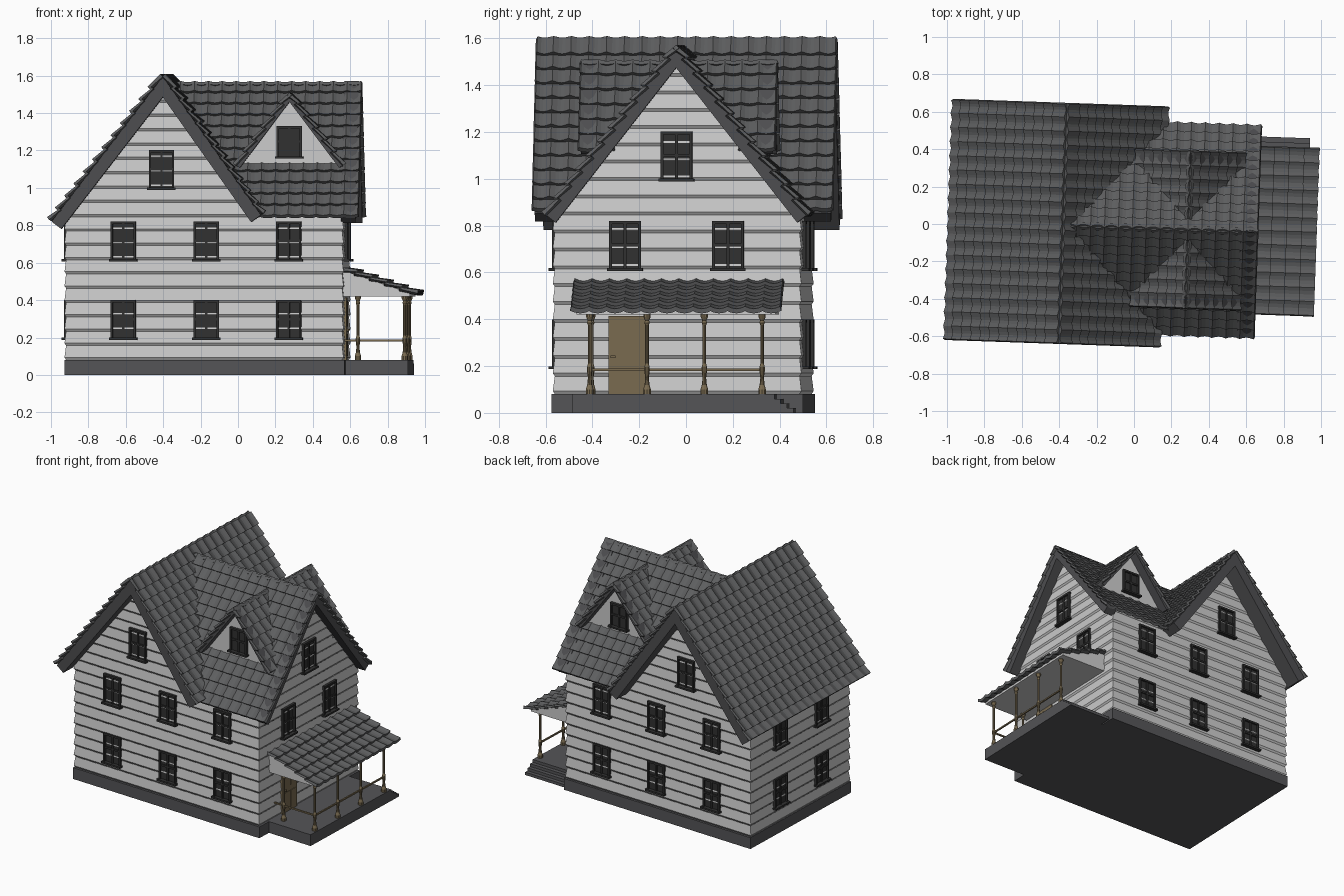
import bpy, bmesh, math
from mathutils import Vector, Matrix

if "Cube" in bpy.data.objects:
    bpy.data.objects.remove(bpy.data.objects["Cube"])

TURN = Matrix.Rotation(math.radians(-2), 4, 'Z')   # whole house sits slightly turned


def material(name, c):
    m = bpy.data.materials.new(name)
    m.diffuse_color = (*c, 1)
    m.use_nodes = True
    m.node_tree.nodes["Principled BSDF"].inputs["Base Color"].default_value = m.diffuse_color
    return m


WALL = material("siding", (0.58, 0.58, 0.58))
ROOF = material("roof_tile", (0.11, 0.112, 0.115))
STONE = material("foundation", (0.09, 0.09, 0.095))
TRIM = material("trim", (0.075, 0.075, 0.08))
DARK = material("window_dark", (0.03, 0.03, 0.03))
WOOD = material("wood", (0.19, 0.145, 0.08))


def finish(name, bm, mat, place=None):
    me = bpy.data.meshes.new(name)
    bm.to_mesh(me)
    bm.free()
    me.transform(TURN @ place if place else TURN)
    me.materials.append(mat)
    ob = bpy.data.objects.new(name, me)
    bpy.context.collection.objects.link(ob)
    return ob


def add_box(bm, lo, hi):
    lo, hi = Vector(lo), Vector(hi)
    m = Matrix.Translation((lo + hi) / 2) @ Matrix.Diagonal((*(hi - lo), 1))
    bmesh.ops.create_cube(bm, size=1, matrix=m)


def boxes(name, mat, items, place=None):
    bm = bmesh.new()
    for lo, hi in items:
        add_box(bm, lo, hi)
    return finish(name, bm, mat, place)


def extrude(name, pts, axis, s0, s1, mat):
    """Extrude a (horizontal, z) outline along the x or y axis."""
    bm = bmesh.new()
    vs = [bm.verts.new((s0, h, z) if axis == 'x' else (h, s0, z)) for h, z in pts]
    f = bm.faces.new(vs)
    r = bmesh.ops.extrude_face_region(bm, geom=[f])
    d = Vector((s1 - s0, 0, 0)) if axis == 'x' else Vector((0, s1 - s0, 0))
    bmesh.ops.translate(bm, verts=[v for v in r['geom'] if isinstance(v, bmesh.types.BMVert)], vec=d)
    bmesh.ops.recalc_face_normals(bm, faces=bm.faces)
    return finish(name, bm, mat)


def barge(name, L, A, R, t, axis, s0, s1):
    """Chevron-shaped board following both slopes of a gable."""
    L, A, R = Vector(L), Vector(A), Vector(R)
    dl, dr = (A - L).normalized(), (R - A).normalized()
    nl, nr = Vector((dl.y, -dl.x)), Vector((dr.y, -dr.x))
    pts = [L, A, R, R + nr * t, A - Vector((0, 2 * t / (dl.x + dr.x))), L + nl * t]
    extrude(name, [tuple(p) for p in pts], axis, s0, s1, TRIM)


def siding(name, z0, z1, n, rect):
    """Lapped boards round a rectangle; rect(z) gives x0, x1, y0, y1."""
    bm = bmesh.new()
    h = (z1 - z0) / n
    for k in range(n):
        loops = []
        a = z0 + k * h
        for z, o in ((a, 0), (a + 0.013, 0.009), (a + h, 0.001)):
            x0, x1, y0, y1 = rect(z)
            loops.append([bm.verts.new(p) for p in (
                (x0 - o, y0 - o, z), (x1 + o, y0 - o, z), (x1 + o, y1 + o, z), (x0 - o, y1 + o, z))])
        for p, q in zip(loops, loops[1:]):
            for i in range(4):
                j = (i + 1) % 4
                bm.faces.new((p[i], p[j], q[j], q[i]))
    return finish(name, bm, WALL)


def tiles(name, a, u, v, nu, nv, hide=None, seg=4):
    """Pantile sheet: a = upper corner, u = along the ridge, v = down the slope."""
    a, u, v = Vector(a), Vector(u), Vector(v)
    n = u.cross(v).normalized()
    flip = n.z > 0
    n = n if flip else -n
    bm = bmesh.new()
    rows = []
    for j in range(nv):
        rows += [(j / nv, 0.0), ((j + 1) / nv, 0.016)]
    grid = []
    for t, lift in rows:
        grid.append([bm.verts.new(a + u * (i / (nu * seg)) + v * t +
                     n * (lift - 0.011 * math.sin(math.pi * (i % seg) / seg)))
                     for i in range(nu * seg + 1)])
    for p, q in zip(grid, grid[1:]):
        for i in range(nu * seg):
            f = (p[i], q[i], q[i + 1], p[i + 1])
            bm.faces.new(f[::-1] if flip else f)
    if hide:
        bm.faces.ensure_lookup_table()
        gone = [f for f in bm.faces if hide(f.calc_center_median())]
        bmesh.ops.delete(bm, geom=gone, context='FACES')
    bmesh.ops.recalc_face_normals(bm, faces=bm.faces)
    bm.normal_update()
    if sum(f.normal.z for f in bm.faces) < 0:
        bmesh.ops.reverse_faces(bm, faces=bm.faces)
    ob = finish(name, bm, ROOF)
    s = ob.modifiers.new("thickness", 'SOLIDIFY')
    s.thickness, s.offset = 0.02, -1


# roof lines: main ridge runs along y, cross ridge along x
ML, MA, MR = (-0.975, 0.82), (-0.38, 1.595), (0.145, 0.855)
CL, CA, CR = (-0.582, 0.85), (-0.02, 1.572), (0.545, 0.85)
DX, DH, DZ0, DZ1 = 0.29, 0.29, 1.125, 1.51      # dormer centre, half width, eave, ridge


def main_z(x):
    return MA[1] - (1.41 * (x - MA[0]) if x > MA[0] else 1.3 * (MA[0] - x))


def cross_z(y):
    return CA[1] - 1.283 * abs(y - CA[1 - 1])


def under_cross(c):
    return cross_z(c.y) > c.z + 0.06


def under_main(c):
    return main_z(c.x) > c.z + 0.06


# foundation, porch deck and steps
boxes("foundation", STONE, [((-0.91, -0.555, 0), (0.59, 0.52, 0.08))])
boxes("porch_deck", STONE, [((0.58, -0.452, 0), (0.925, 0.41, 0.08))])
boxes("porch_steps", STONE, [((0.60, 0.40, 0), (0.925, 0.41 + 0.027 * (i + 1), 0.06 - 0.02 * i)) for i in range(3)])

# lapped walls and gables
X0, X1, Y0, Y1 = -0.90, 0.575, -0.54, 0.505
siding("walls", 0.08, 0.845, 10, lambda z: (X0, X1, Y0, Y1))
siding("main_gable_walls", 0.845, 1.534, 9, lambda z: (
    max(X0, MA[0] - (1.535 - z) / 1.3), MA[0] + (1.535 - z) / 1.41, Y0, Y1))
siding("cross_gable_wall", 0.845, 1.51, 9, lambda z: (
    -0.2, X1, max(Y0, CA[0] - (1.512 - z) / 1.283), min(Y1, CA[0] + (1.512 - z) / 1.283)))

# main roof
for nm, E, hide in (("left", ML, None), ("right", MR, under_cross)):
    tiles(f"main_roof_{nm}", (MA[0], -0.655, MA[1]), (0, 1.29, 0),
          (E[0] - MA[0], 0, E[1] - MA[1]), 17, 12, hide)
for nm, s0, s1 in (("front", -0.642, -0.535), ("back", 0.50, 0.624)):
    barge(f"main_barge_{nm}", ML, MA, MR, 0.065, 'y', s0, s1)

# cross roof
for nm, E in (("front", CL), ("back", CR)):
    tiles(f"cross_roof_{nm}", (-0.38, CA[0], CA[1]), (1.04, 0, 0),
          (0, E[0] - CA[0], E[1] - CA[1]), 14, 12, under_main)
barge("cross_barge", CL, CA, CR, 0.06, 'x', 0.57, 0.648)

# dormers, mirrored front and back of the cross ridge
for nm, s in (("front", -1), ("back", 1)):
    y_in, y_out = CA[0] + s * 0.05, CA[0] + s * 0.417
    for side, k in (("left", -1), ("right", 1)):
        tiles(f"dormer_{nm}_roof_{side}", (DX, y_in, DZ1), (0, y_out - y_in, 0),
              (k * DH, 0, DZ0 - DZ1), 5, 6, under_cross)
    barge(f"dormer_{nm}_barge", (DX - DH, DZ0), (DX, DZ1), (DX + DH, DZ0), 0.03, 'y',
          CA[0] + s * 0.335, y_out - s * 0.008)
    extrude(f"dormer_{nm}_wall", [(DX - 0.25, 1.13), (DX, 1.47), (DX + 0.25, 1.13)], 'y',
            CA[0] + s * 0.12, CA[0] + s * 0.345, WALL)


def window(name, x, y, z, face, h=0.205, w=0.135):
    """Four-pane window; face is the turn about z, 0 looks to the front."""
    a = w / 2
    items = [((-a, -0.004, 0), (a, 0.03, h)),
             ((-a - 0.008, -0.03, -0.008), (a + 0.008, 0.02, 0.004)),
             ((-a, -0.017, h - 0.013), (a, 0.02, h)),
             ((-0.006, -0.012, 0), (0.006, 0.02, h)),
             ((-a, -0.012, h / 2 - 0.006), (a, 0.02, h / 2 + 0.006))]
    for k in (-1, 1):
        c = k * (a - 0.006)
        items.append(((c - 0.006, -0.017, 0), (c + 0.006, 0.02, h)))
    boxes(name, DARK, items, Matrix.Translation((x, y, z)) @ Matrix.Rotation(math.radians(face), 4, 'Z'))


# windows on all four sides
for nm, y, face in (("front", Y0 - 0.004, 0), ("back", Y1 + 0.004, 180)):
    for i, x in enumerate((-0.595, -0.15, 0.29)):
        for j, z in enumerate((0.195, 0.615)):
            window(f"{nm}_window_{i}_{j}", x, y, z, face)
    window(f"{nm}_gable_window", -0.39, y, 0.997, face)
    window(f"{nm}_dormer_window", DX - 0.003, CA[0] + (-0.347 if face == 0 else 0.347), 1.165, face, 0.165)
for i, y in enumerate((-0.24, 0.20)):
    window(f"right_window_{i}", X1 + 0.004, y, 0.615, 90)
    for j, z in enumerate((0.195, 0.615)):
        window(f"left_window_{i}_{j}", X0 - 0.004, y, z, -90)
window("right_gable_window", X1 + 0.004, CA[0], 0.997, 90)

# door with raised panels and a handle
door = [((0.56, -0.31, 0.08), (0.590, -0.15, 0.415)), ((0.58, -0.301, 0.235), (0.605, -0.281, 0.245))]
for y in (-0.292, -0.223):
    for z, h in ((0.10, 0.12), (0.26, 0.135)):
        door.append(((0.58, y, z), (0.594, y + 0.054, z + h)))
boxes("door", WOOD, door)

# porch roof, its boarded underside, and posts
tiles("porch_roof", (0.575, -0.455, 0.575), (0, 0.89, 0), (0.40, 0, -0.135), 12, 5)
extrude("porch_ceiling", [(0.575, 0.42), (0.575, 0.56), (0.935, 0.438), (0.935, 0.42)], 'y', -0.435, 0.415, WALL)
PROFILE = [(0.017, 0.08), (0.017, 0.10), (0.011, 0.12), (0.008, 0.15), (0.012, 0.18), (0.012, 0.195),
           (0.008, 0.21), (0.008, 0.375), (0.012, 0.385), (0.009, 0.395), (0.016, 0.41), (0.016, 0.425)]
posts = [(0.655, -0.38)] + [(0.905, y) for y in (-0.38, -0.135, 0.11, 0.357)]
for i, (px, py) in enumerate(posts):
    bm = bmesh.new()
    rings = [[bm.verts.new((px + r * math.cos(t * math.pi / 5), py + r * math.sin(t * math.pi / 5), z))
              for t in range(10)] for r, z in PROFILE]
    for p, q in zip(rings, rings[1:]):
        for t in range(10):
            bm.faces.new((p[t], p[(t + 1) % 10], q[(t + 1) % 10], q[t]))
    finish(f"porch_post_{i}", bm, WOOD)
boxes("porch_rail", WOOD, [((0.58, -0.385, 0.18), (0.905, -0.375, 0.19)),
                           ((0.90, -0.38, 0.18), (0.91, 0.357, 0.19))])
